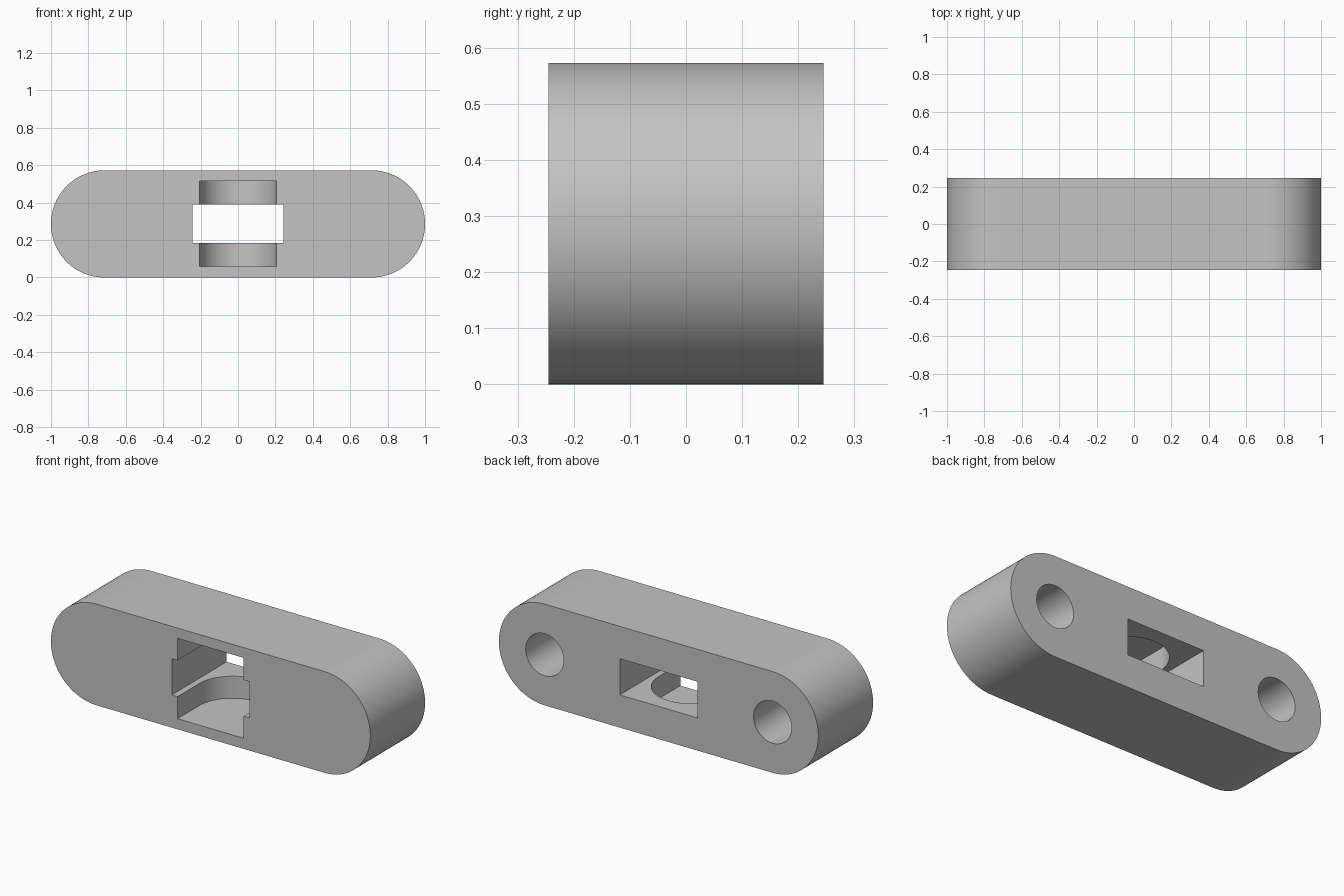
import bpy
import bmesh
import math
from mathutils import Vector

if "Cube" in bpy.data.objects:
    bpy.data.objects.remove(bpy.data.objects["Cube"], do_unlink=True)

HEIGHT = 0.573
RADIUS = HEIGHT / 2
HALF_DEPTH = 0.245
END_X = 1 - RADIUS        # centre of each rounded end
RECESS_R = 0.207
RECESS_Y = -0.05          # axis of the rounded recess end

grey = bpy.data.materials.new("plain_grey")
grey.use_nodes = True
grey.diffuse_color = (0.55, 0.55, 0.55, 1)
grey.node_tree.nodes["Principled BSDF"].inputs["Base Color"].default_value = (0.55, 0.55, 0.55, 1)


def arc(cx, cy, r, start, end, steps):
    """Points on an arc, angles in degrees."""
    angles = [math.radians(start + (end - start) * i / steps) for i in range(steps + 1)]
    return [(cx + r * math.cos(a), cy + r * math.sin(a)) for a in angles]


def prism(name, outline, axis, low, high):
    """Extrude a closed 2D outline along y or z."""
    place = (lambda p, t: (p[0], t, p[1])) if axis == "y" else (lambda p, t: (p[0], p[1], t))
    bm = bmesh.new()
    base = bm.faces.new([bm.verts.new(place(p, low)) for p in outline])
    grown = bmesh.ops.extrude_face_region(bm, geom=[base])["geom"]
    moved = [g for g in grown if isinstance(g, bmesh.types.BMVert)]
    offset = Vector(place((0, 0), high - low))
    bmesh.ops.translate(bm, vec=offset, verts=moved)
    bmesh.ops.recalc_face_normals(bm, faces=bm.faces)
    mesh = bpy.data.meshes.new(name)
    bm.to_mesh(mesh)
    bm.free()
    obj = bpy.data.objects.new(name, mesh)
    mesh.materials.append(grey)
    bpy.context.collection.objects.link(obj)
    return obj


# Long body with fully rounded ends
outline = arc(END_X, RADIUS, RADIUS, -90, 90, 48) + arc(-END_X, RADIUS, RADIUS, 90, 270, 48)
body = prism("body", outline, "y", -HALF_DEPTH, HALF_DEPTH)

# Rectangular slot running from front to back
slot = [(-0.243, 0.185), (0.243, 0.185), (0.243, 0.39), (-0.243, 0.39)]
cutters = [prism("slot_cutter", slot, "y", -0.4, 0.4)]

# Taller round-backed recess, open at the front
recess = [(-RECESS_R, -0.4), (RECESS_R, -0.4)] + arc(0, RECESS_Y, RECESS_R, 0, 180, 48)
cutters.append(prism("recess_cutter", recess, "z", 0.06, 0.515))

# Blind round holes in the back, one in each end
for side, x in (("left", END_X), ("right", -END_X)):
    hole = arc(x, RADIUS, 0.119, 0, 360, 48)[:-1]
    cutters.append(prism(side + "_hole_cutter", hole, "y", HALF_DEPTH - 0.4, 0.4))

bpy.ops.object.select_all(action="DESELECT")
bpy.context.view_layer.objects.active = body
body.select_set(True)
for cutter in cutters:
    cutter.hide_render = True
    mod = body.modifiers.new(cutter.name, "BOOLEAN")
    mod.operation = "DIFFERENCE"
    mod.solver = "EXACT"
    mod.object = cutter
    bpy.ops.object.modifier_apply(modifier=mod.name)
    bpy.data.objects.remove(cutter, do_unlink=True)

bpy.ops.object.shade_smooth_by_angle(angle=math.radians(30))
